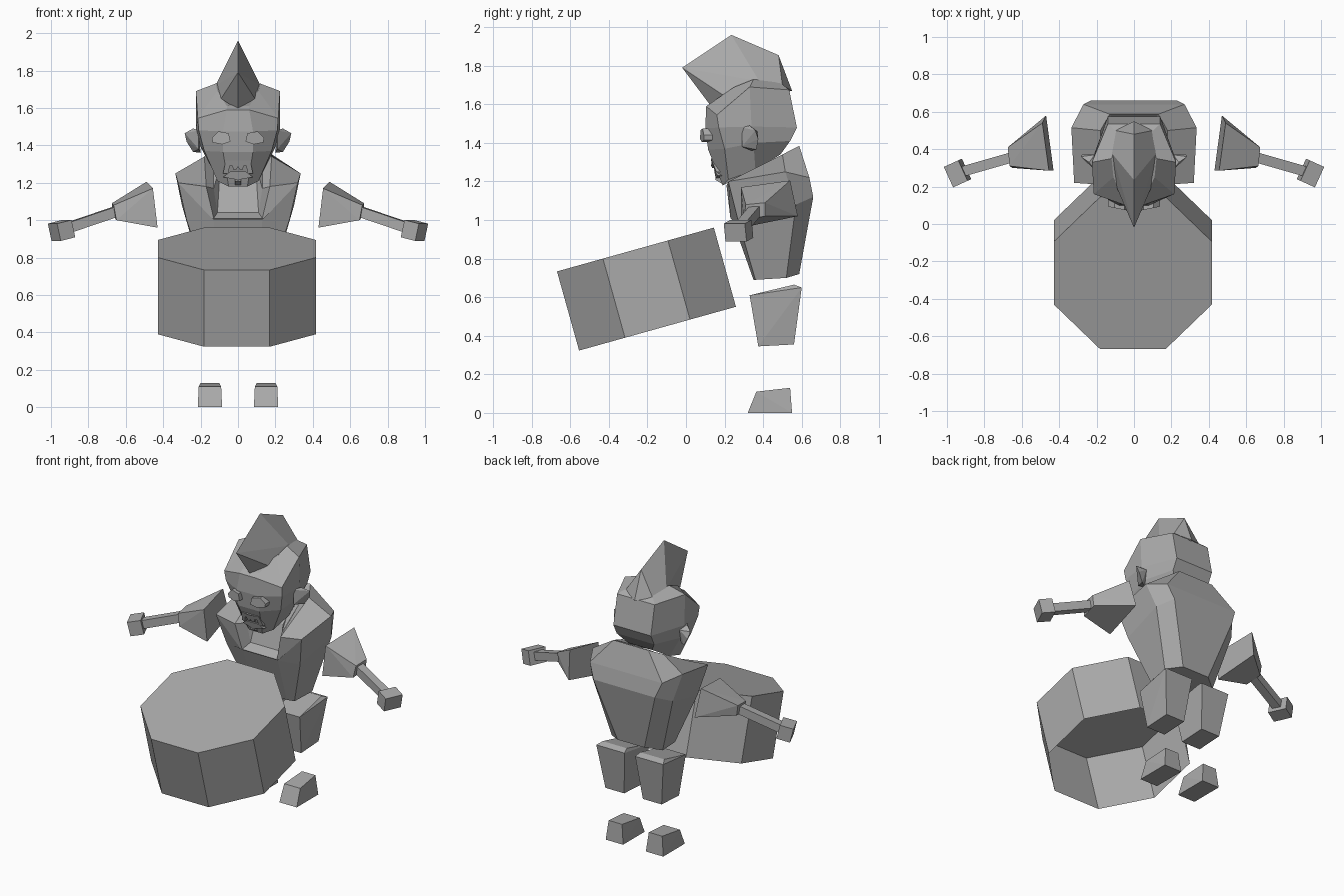
import bpy
import bmesh
import math
from mathutils import Matrix, Vector

default_cube = bpy.data.objects.get("Cube")
if default_cube:
    bpy.data.objects.remove(default_cube, do_unlink=True)

# One plain grey for the whole figure
GREY = (0.4, 0.4, 0.4, 1)
material = bpy.data.materials.new("plain grey")
material.use_nodes = True
material.diffuse_color = GREY
material.node_tree.nodes["Principled BSDF"].inputs["Base Color"].default_value = GREY


def finish(name, bm, recalc=True):
    """Turn a bmesh into a flat-shaded object."""
    if recalc:
        bmesh.ops.recalc_face_normals(bm, faces=bm.faces[:])
    mesh = bpy.data.meshes.new(name)
    bm.to_mesh(mesh)
    bm.free()
    mesh.materials.append(material)
    obj = bpy.data.objects.new(name, mesh)
    bpy.context.collection.objects.link(obj)
    return obj


def mirrored(points):
    return [(-x, y, z) for x, y, z in points]


def hull(name, points):
    """Faceted solid around a few corner points."""
    bm = bmesh.new()
    for point in points:
        bm.verts.new(point)
    result = bmesh.ops.convex_hull(bm, input=bm.verts[:])
    unused = [v for v in result["geom_interior"] if isinstance(v, bmesh.types.BMVert)]
    bmesh.ops.delete(bm, geom=unused, context="VERTS")
    bmesh.ops.dissolve_limit(bm, angle_limit=math.radians(2),
                             verts=bm.verts[:], edges=bm.edges[:])
    return finish(name, bm)


def hull_pair(name, points):
    hull("left_" + name, points)
    hull("right_" + name, mirrored(points))


def loft(name, half_rings):
    """Symmetric body; each half ring runs from front to back on +x."""
    bm = bmesh.new()
    rings = []
    for half in half_rings:
        loop = half + mirrored(reversed(half))
        rings.append([bm.verts.new(point) for point in loop])
    for low, high in zip(rings, rings[1:]):
        for i in range(len(low)):
            j = (i + 1) % len(low)
            bm.faces.new((low[i], low[j], high[j], high[i]))
    bm.faces.new(list(reversed(rings[0])))
    bm.faces.new(rings[-1])
    return finish(name, bm)


def prism(name, outline, front, depth):
    """Front outline in x and z, set at y = front(x, z), pushed back by depth."""
    bm = bmesh.new()
    face = bm.faces.new([bm.verts.new((x, front(x, z), z)) for x, z in outline])
    result = bmesh.ops.extrude_face_region(bm, geom=[face], use_keep_orig=True)
    moved = [v for v in result["geom"] if isinstance(v, bmesh.types.BMVert)]
    bmesh.ops.translate(bm, verts=moved, vec=(0, depth, 0))
    return finish(name, bm)


def beam(start, end, width, height):
    """Corner points of a square rod between two points."""
    start, end = Vector(start), Vector(end)
    along = (end - start).normalized()
    side = along.cross(Vector((0, 0, 1))).normalized() * width / 2
    up = side.cross(along).normalized() * height / 2
    return [tuple(p + side * s + up * t)
            for p in (start, end) for s in (-1, 1) for t in (-1, 1)]


# Drum: eight-sided shell, closed on top and open below, tilted to the front
bm = bmesh.new()
bmesh.ops.create_cone(bm, cap_ends=True, segments=8, radius1=.457, radius2=.457, depth=.426,
                      matrix=Matrix.Rotation(math.pi / 8, 4, "Z"))
underside = [f for f in bm.faces if f.normal.z < -.9]
bmesh.ops.delete(bm, geom=underside, context="FACES_ONLY")
drum = finish("drum", bm, recalc=False)
drum.location = (-.006, -.205, .642)
drum.rotation_euler.x = math.radians(15.6)

# Torso: narrow waist, wide shoulders, then a collar stepping in to the neck
waist = [(.12, .35, .69), (.17, .36, .69), (.19, .52, .7), (.1, .587, .72)]
chest = [(.13, .24, 1), (.275, .27, 1), (.3, .57, 1.08), (.23, .66, 1.12)]
shoulders = [(.14, .23, 1.01), (.32, .22, 1.2), (.335, .515, 1.25), (.27, .64, 1.22)]
collar = [(.13, .23, 1.01), (.17, .21, 1.18), (.18, .5, 1.34), (.13, .587, 1.385)]
neck_step = [(.11, .29, 1.04), (.13, .28, 1.17), (.13, .46, 1.29), (.1, .54, 1.33)]
neck = [(.1, .34, 1.2), (.11, .36, 1.24), (.11, .44, 1.3), (.08, .5, 1.34)]
loft("torso", [waist, chest, shoulders, collar, neck_step, neck])

# Head: chin, cheeks, eye line, brow and crown
chin = [(.05, .19, 1.18), (.11, .22, 1.21), (.13, .36, 1.26), (.09, .49, 1.34)]
cheeks = [(.08, .115, 1.365), (.18, .2, 1.37), (.205, .35, 1.4), (.14, .54, 1.41)]
eye_line = [(.08, .1, 1.475), (.21, .17, 1.48), (.225, .34, 1.485), (.14, .575, 1.48)]
brow = [(.06, .105, 1.59), (.215, .16, 1.545), (.225, .33, 1.69), (.14, .535, 1.675)]
crown = [(.06, .14, 1.61), (.11, .25, 1.69), (.12, .35, 1.73), (.08, .48, 1.72)]
loft("head", [chin, cheeks, eye_line, brow, crown])

# Crest of hair with its tip swept forward
ridge = [(0, .13, 1.59), (0, -.02, 1.79), (0, .235, 1.96), (0, .48, 1.855), (0, .55, 1.67)]
crest_base = [(.09, .19, 1.65), (.12, .38, 1.72), (.1, .5, 1.7)]
hull("hair_crest", ridge + crest_base + mirrored(crest_base))

# Ears flare outward and back
hull_pair("ear", [(.21, .29, 1.48), (.21, .29, 1.38), (.2, .34, 1.36), (.24, .33, 1.49),
                  (.285, .36, 1.465), (.275, .375, 1.42), (.24, .365, 1.365), (.21, .37, 1.46)])

# Eyes: raised six-sided blocks
eye_outline = [(.14, 1.44), (.105, 1.475), (.05, 1.465), (.04, 1.42), (.085, 1.405), (.135, 1.415)]
for side, sign in (("left", 1), ("right", -1)):
    prism(side + "_eye", [(sign * x, z) for x, z in eye_outline],
          lambda x, z: .065 + .2 * abs(x), .07)


# Mouth: toothed upper lip, lower lip and a chin stud
def jaw_slope(x, z):
    return .1 + .36 * (1.365 - z) + .2 * abs(x)


half_lip = [(0, 1.32), (.065, 1.32), (.08, 1.25), (.05, 1.25), (.045, 1.29),
            (.03, 1.29), (.025, 1.27), (.01, 1.27), (0, 1.285)]
prism("upper_lip", half_lip + [(-x, z) for x, z in half_lip[-2:0:-1]], jaw_slope, .05)
prism("lower_lip", [(-.08, 1.23), (-.04, 1.26), (.04, 1.26), (.08, 1.23), (0, 1.215)],
      jaw_slope, .05)
hull("chin_stud", beam((0, .16, 1.225), (0, .2, 1.2), .03, .035))

# Arms: flared sleeve, thin forearm and blocky hand
hull_pair("sleeve", [(.43, .285, .96), (.455, .285, 1.17), (.49, .54, 1.205), (.47, .58, 1.02),
                     (.65, .3, 1), (.665, .31, 1.08), (.675, .41, 1.09), (.665, .41, 1.02)])
hull_pair("forearm", beam((.64, .36, 1.05), (.92, .28, .955), .055, .055))
hull_pair("hand", beam((.905, .29, .955), (.982, .255, .935), .12, .095))

# Legs and feet
hull_pair("leg", [(x, y, z) for inner, outer, y, z in (
    (.04, .23, .33, .61), (.04, .25, .6, .65), (.05, .23, .56, .665),
    (.07, .21, .375, .345), (.07, .21, .56, .355)) for x in (inner, outer)])
hull_pair("foot", [(x, y, z) for inner, outer, y, z in (
    (.085, .215, .32, 0), (.085, .215, .55, 0),
    (.09, .21, .365, .11), (.1, .2, .54, .13)) for x in (inner, outer)])
